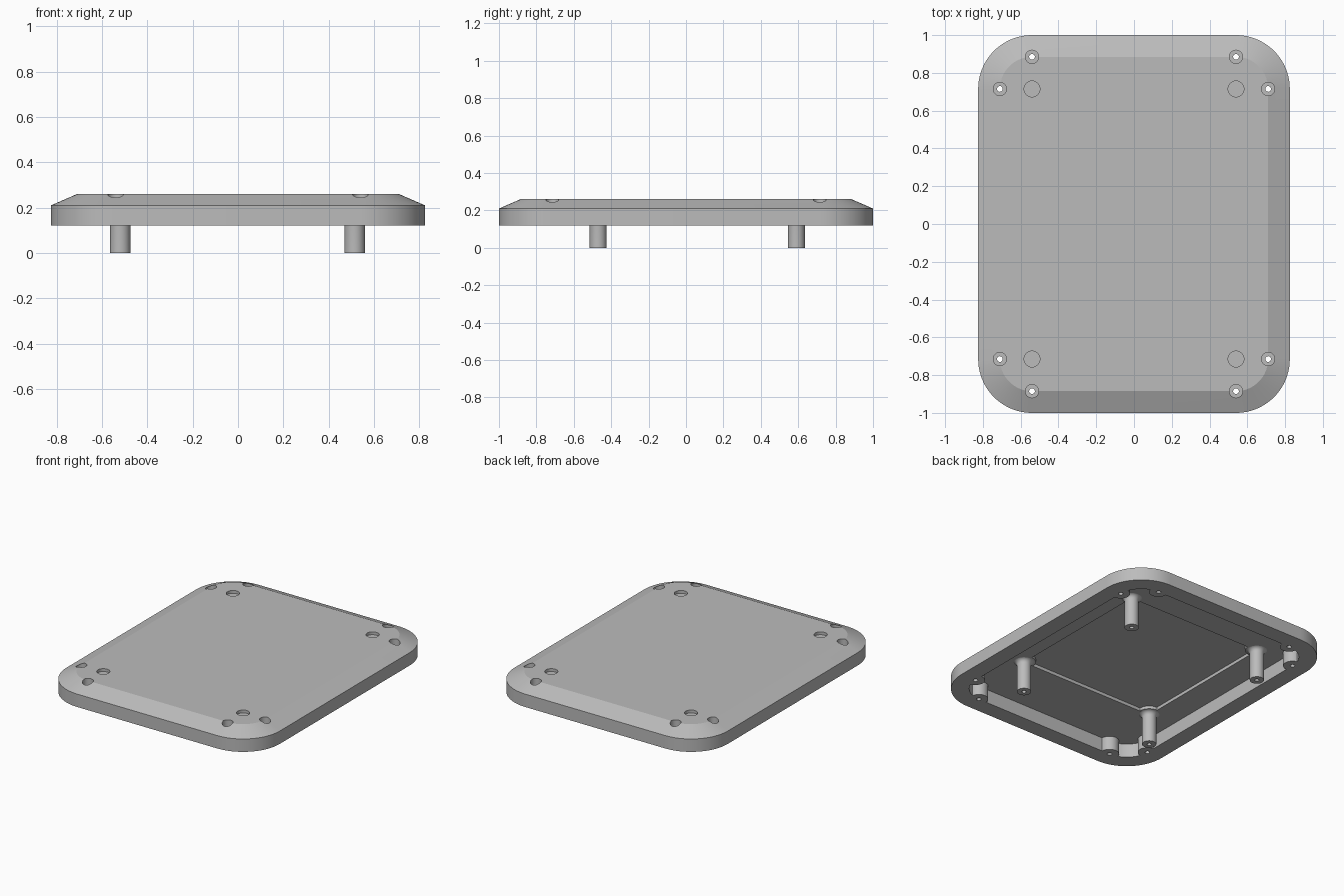
import bpy
import bmesh
from math import sin, cos, pi, radians

old = bpy.data.objects.get("Cube")
if old:
    bpy.data.objects.remove(old, do_unlink=True)

# Single plain grey material
grey = bpy.data.materials.new("light grey plastic")
grey.use_nodes = True
color = (0.5, 0.5, 0.5, 1)
grey.diffuse_color = color
grey.node_tree.nodes["Principled BSDF"].inputs["Base Color"].default_value = color

CORNER_X, CORNER_Y = 0.54, 0.715    # centres of the rounded corners
RIM_Z, TOP_Z = 0.12, 0.26
CEILING_Z = 0.215


def make_object(name, bm):
    bmesh.ops.recalc_face_normals(bm, faces=bm.faces)
    mesh = bpy.data.meshes.new(name)
    bm.to_mesh(mesh)
    bm.free()
    mesh.materials.append(grey)
    obj = bpy.data.objects.new(name, mesh)
    bpy.context.collection.objects.link(obj)
    return obj


def rounded_slab(name, levels, steps=20):
    """Stack rounded rectangles, each level given as (corner radius, height)."""
    bm = bmesh.new()
    rings = []
    for radius, z in levels:
        ring = []
        for q, (sx, sy) in enumerate([(1, 1), (-1, 1), (-1, -1), (1, -1)]):
            for i in range(steps + 1):
                a = (q + i / steps) * pi / 2
                ring.append(bm.verts.new((sx * CORNER_X + radius * cos(a),
                                          sy * CORNER_Y + radius * sin(a), z)))
        rings.append(ring)
    for low, high in zip(rings, rings[1:]):
        for i in range(len(low)):
            j = (i + 1) % len(low)
            bm.faces.new((low[i], low[j], high[j], high[i]))
    bm.faces.new(rings[0][::-1])
    bm.faces.new(rings[-1])
    return make_object(name, bm)


def lathe(name, profile, places, segments=40):
    """Turn a (radius, height) profile about z at every place."""
    bm = bmesh.new()
    for x, y in places:
        rings = [[bm.verts.new((x + r * cos(2 * pi * i / segments),
                                y + r * sin(2 * pi * i / segments), z))
                  for i in range(segments)] for r, z in profile]
        for a, b in zip(rings, rings[1:]):
            for i in range(segments):
                j = (i + 1) % segments
                bm.faces.new((a[i], a[j], b[j], b[i]))
        bm.faces.new(rings[0][::-1])
        bm.faces.new(rings[-1])
    return make_object(name, bm)


def block(name, x0, x1, y0, y1, z0, z1):
    bm = bmesh.new()
    bmesh.ops.create_cube(bm, size=1)
    for v in bm.verts:
        v.co.x = x1 if v.co.x > 0 else x0
        v.co.y = y1 if v.co.y > 0 else y0
        v.co.z = z1 if v.co.z > 0 else z0
    return make_object(name, bm)


def cut(target, cutter):
    mod = target.modifiers.new("cut", 'BOOLEAN')
    mod.operation = 'DIFFERENCE'
    mod.solver = 'EXACT'
    mod.object = cutter
    bpy.context.view_layer.objects.active = target
    bpy.ops.object.modifier_apply(modifier=mod.name)
    bpy.data.objects.remove(cutter, do_unlink=True)


signs = [(sx, sy) for sx in (-1, 1) for sy in (-1, 1)]
screw_places = [(sx * x, sy * y) for sx, sy in signs
                for x, y in ((CORNER_X, 0.885), (0.71, CORNER_Y))]
recess_places = [(sx * CORNER_X, sy * CORNER_Y) for sx, sy in signs]
post_places = [(x, y) for x in (-0.52, 0.515) for y in (-0.47, 0.59)]

# Lid shell: upright rim, then a sloping chamfer up to the flat top
lid = rounded_slab("lid_shell", [(0.285, RIM_Z), (0.285, 0.21), (0.17, TOP_Z)])

# Hollow underside, leaving round screw bosses standing against the wall
cavity = rounded_slab("cavity_cutter", [(0.17, 0.05), (0.17, CEILING_Z)])
cut(cavity, lathe("boss_keeper", [(0.06, 0), (0.06, 0.3)], screw_places))
cut(lid, cavity)

# Shallow rectangular pocket between the posts
cut(lid, block("pocket_cutter", -0.52, 0.515, -0.47, 0.59, 0.18, 0.237))

# Counterbored screw holes and the blind round recesses in the top
cut(lid, lathe("screw_cutter", [(0.015, 0.05), (0.015, 0.19), (0.035, 0.19), (0.035, 0.3)],
               screw_places))
cut(lid, lathe("recess_cutter", [(0.042, 0.24), (0.042, 0.3)], recess_places))

# Mounting posts with a blind pilot hole and a flared root
root = [(0.045 + 0.03 * (1 - cos(a)), 0.187 + 0.03 * sin(a))
        for a in (i * pi / 12 for i in range(7))]
posts = lathe("mounting_posts",
              [(0.014, 0.08), (0.014, 0), (0.045, 0)] + root + [(0.075, 0.239)],
              post_places)

# Smooth curves, crisp edges
bpy.ops.object.select_all(action='DESELECT')
for obj in (lid, posts):
    obj.select_set(True)
bpy.context.view_layer.objects.active = lid
bpy.ops.object.shade_smooth_by_angle(angle=radians(20))
